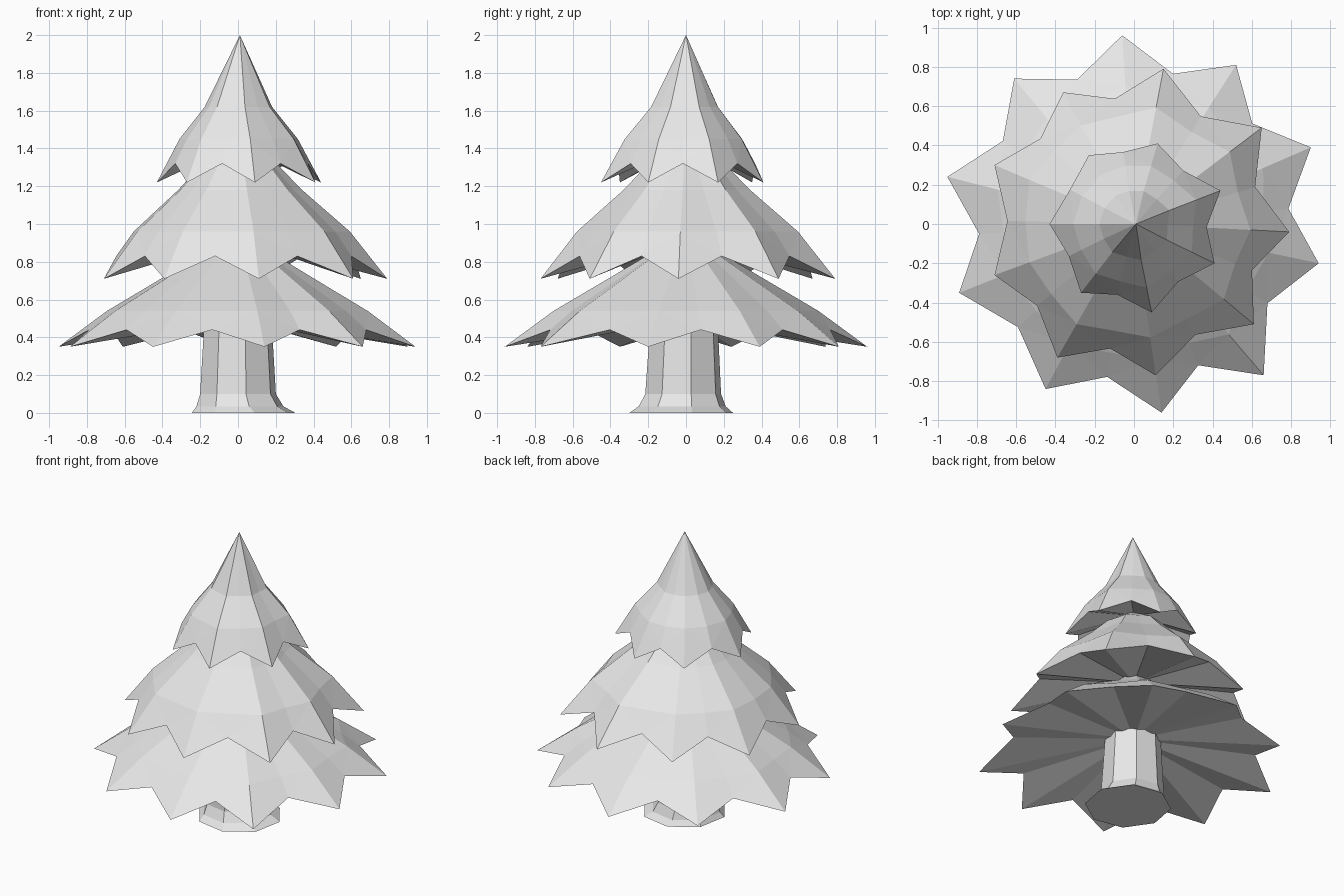
import bpy
import bmesh
from math import atan2, cos, sin, hypot, pi, tau

default = bpy.data.objects.get("Cube")
if default:
    bpy.data.objects.remove(default, do_unlink=True)

grey = bpy.data.materials.new("light grey")
grey.use_nodes = True
grey.diffuse_color = (0.8, 0.8, 0.8, 1)
grey.node_tree.nodes["Principled BSDF"].inputs["Base Color"].default_value = grey.diffuse_color


def finish(bm, name):
    """Turn a bmesh into a flat shaded object."""
    bmesh.ops.recalc_face_normals(bm, faces=bm.faces)
    mesh = bpy.data.meshes.new(name)
    bm.to_mesh(mesh)
    bm.free()
    mesh.materials.append(grey)
    obj = bpy.data.objects.new(name, mesh)
    bpy.context.collection.objects.link(obj)
    return obj


def bridge(bm, lower, upper):
    """Join two rings of equal length with quads."""
    count = len(lower)
    for i in range(count):
        j = (i + 1) % count
        bm.faces.new((lower[i], lower[j], upper[j], upper[i]))


def fan(bm, ring, point):
    """Close a ring with triangles to one point."""
    centre = bm.verts.new(point)
    for i, vert in enumerate(ring):
        bm.faces.new((vert, ring[(i + 1) % len(ring)], centre))


def branch_tier(name, tips, tip_z, valley_r, valley_z, rings, apex_z, under_z):
    """Star shaped skirt: tips and valleys alternate, rings narrow to the apex."""
    spokes = []
    for i, (x, y) in enumerate(tips):
        nx, ny = tips[(i + 1) % len(tips)]
        angle, after = atan2(y, x), atan2(ny, nx)
        middle = angle + ((after - angle) % tau) / 2
        spokes.append((angle, hypot(x, y), True))
        spokes.append((middle, valley_r, False))

    bm = bmesh.new()
    edge = [bm.verts.new((r * cos(a), r * sin(a), tip_z if tip else valley_z))
            for a, r, tip in spokes]
    average = sum(r for a, r, tip in spokes if tip) / len(tips)
    lower = edge
    for share, z in rings:
        upper = []
        for a, r, tip in spokes:
            size = share * (r if tip else average * 0.94)
            upper.append(bm.verts.new((size * cos(a), size * sin(a), z)))
        bridge(bm, lower, upper)
        lower = upper
    fan(bm, lower, (0.01, 0, apex_z))
    fan(bm, edge, (0, 0, under_z))
    # Split the bent quads so that each facet is flat
    quads = [f for f in bm.faces if len(f.verts) == 4]
    bmesh.ops.triangulate(bm, faces=quads, quad_method='SHORT_EDGE')
    return finish(bm, name)


# Branch tiers, tips listed counter-clockwise
branch_tier("lower_branches",
            [(.94, -.2), (.9, .39), (.52, .81), (-.06, .96), (-.61, .74),
             (-.95, .24), (-.89, -.35), (-.45, -.84), (.14, -.96), (.66, -.77)],
            tip_z=.35, valley_r=.79, valley_z=.44,
            rings=[(.73, .54), (.43, .71), (.22, .83)], apex_z=1, under_z=.5)

branch_tier("middle_branches",
            [(.79, -.04), (.65, .49), (.15, .79), (-.36, .67), (-.71, .3),
             (-.71, -.26), (-.39, -.68), (.11, -.77), (.61, -.51)],
            tip_z=.71, valley_r=.645, valley_z=.83,
            rings=[(.75, .96), (.43, .18 + 1), (.27, 1.31)], apex_z=1.45, under_z=.92)

branch_tier("top_branches",
            [(.41, -.2), (.44, .17), (.12, .41), (-.23, .35),
             (-.43, 0), (-.27, -.35), (.09, -.45)],
            tip_z=1.22, valley_r=.37, valley_z=1.32,
            rings=[(.72, 1.45), (.41, 1.62)], apex_z=2, under_z=1.42)

# Trunk with flared foot: height, radius, centre shift
bm = bmesh.new()
SIDES = 8
previous = None
for z, radius, cx, cy in [(0, .28, .03, -.025), (.035, .235, .01, -.02),
                          (.1, .205, 0, -.015), (.52, .18, 0, -.01)]:
    ring = []
    for i in range(SIDES):
        a = tau * i / SIDES + pi / 15
        ring.append(bm.verts.new((cx + radius * cos(a), cy + radius * sin(a), z)))
    if previous:
        bridge(bm, previous, ring)
    else:
        bm.faces.new(ring)
    previous = ring
bm.faces.new(previous)
finish(bm, "trunk")
